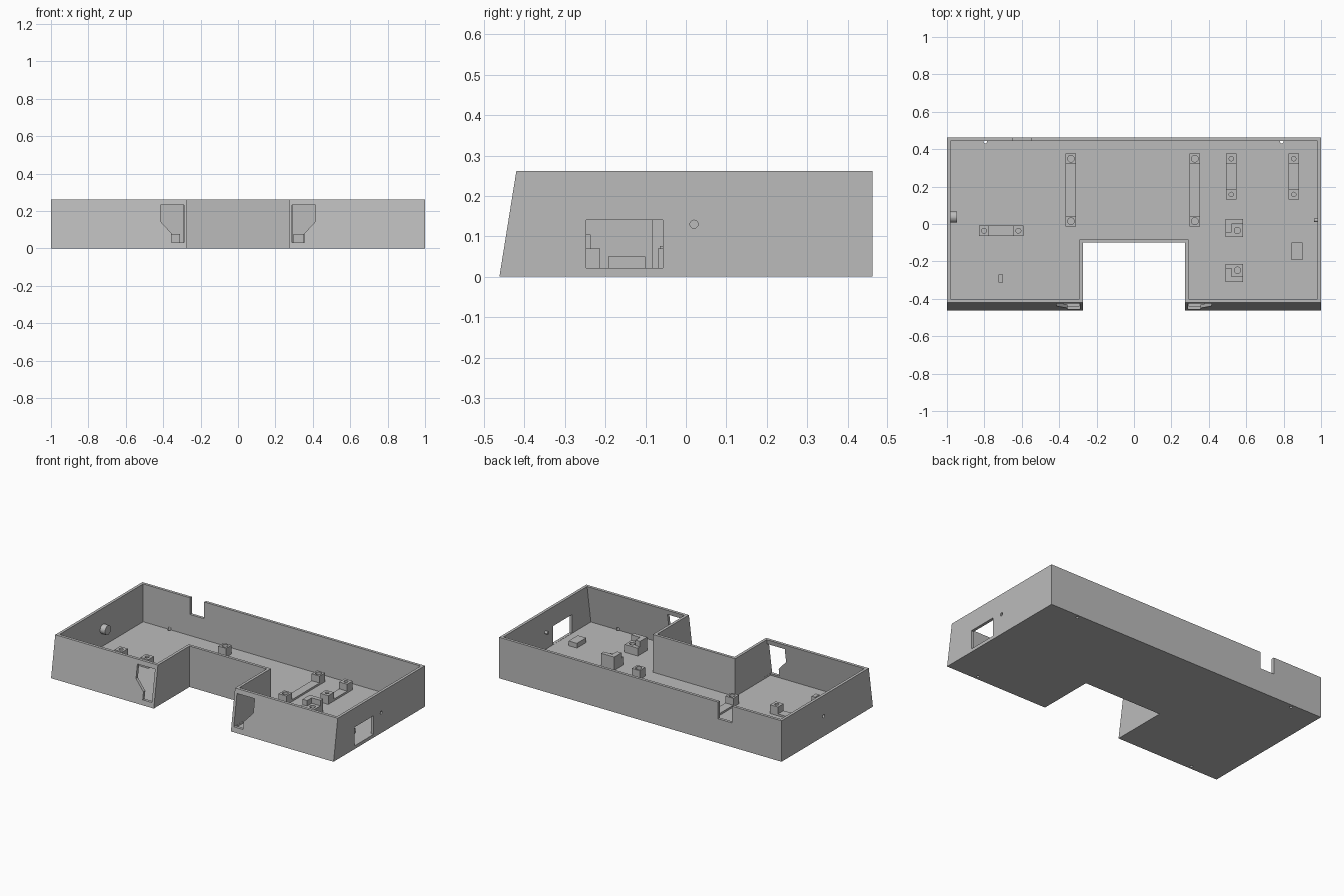
import bpy
import bmesh
from mathutils import Vector

if "Cube" in bpy.data.objects:
    bpy.data.objects.remove(bpy.data.objects["Cube"])

H, FLOOR, WALL = 0.262, 0.02, 0.018      # height, floor and wall thickness

grey = bpy.data.materials.new("plain grey")
grey.use_nodes = True
grey.diffuse_color = (0.5, 0.5, 0.5, 1)
grey.node_tree.nodes["Principled BSDF"].inputs["Base Color"].default_value = (0.5, 0.5, 0.5, 1)


def loft(name, lower, upper):
    """Closed solid between two matching outlines."""
    bm = bmesh.new()
    a = [bm.verts.new(p) for p in lower]
    b = [bm.verts.new(p) for p in upper]
    bm.faces.new(a)
    bm.faces.new(b)
    for i in range(len(a)):
        j = (i + 1) % len(a)
        bm.faces.new((a[i], a[j], b[j], b[i]))
    bmesh.ops.recalc_face_normals(bm, faces=bm.faces)
    mesh = bpy.data.meshes.new(name)
    bm.to_mesh(mesh)
    bm.free()
    mesh.materials.append(grey)
    obj = bpy.data.objects.new(name, mesh)
    bpy.context.collection.objects.link(obj)
    return obj


def box(name, x0, x1, y0, y1, z0, z1):
    ring = [(x0, y0), (x1, y0), (x1, y1), (x0, y1)]
    return loft(name, [(x, y, z0) for x, y in ring], [(x, y, z1) for x, y in ring])


def rod(name, start, end, r, sides=24):
    """Cylinder from start to end."""
    start, end = Vector(start), Vector(end)
    bm = bmesh.new()
    bmesh.ops.create_cone(bm, cap_ends=True, segments=sides, radius1=r, radius2=r,
                          depth=(end - start).length)
    turn = Vector((0, 0, 1)).rotation_difference(end - start)
    bmesh.ops.rotate(bm, verts=bm.verts, matrix=turn.to_matrix())
    bmesh.ops.translate(bm, verts=bm.verts, vec=(start + end) / 2)
    mesh = bpy.data.meshes.new(name)
    bm.to_mesh(mesh)
    bm.free()
    mesh.materials.append(grey)
    obj = bpy.data.objects.new(name, mesh)
    bpy.context.collection.objects.link(obj)
    return obj


def cut(target, cutter, operation='DIFFERENCE'):
    mod = target.modifiers.new("cut", 'BOOLEAN')
    mod.operation, mod.solver, mod.object = operation, 'EXACT', cutter
    bpy.context.view_layer.objects.active = target
    bpy.ops.object.modifier_apply(modifier=mod.name)
    bpy.data.objects.remove(cutter)


def u_outline(z, inset):
    """U-shaped plan at height z; the front edge leans back as it rises."""
    front = -0.462 + 0.042 * z / H + inset * 1.05
    side, back, nx, ny = 1 - inset, 0.462 - inset, 0.273 + inset, -0.1 + inset
    return [(x, y, z) for x, y in (
        (-side, front), (-nx, front), (-nx, ny), (nx, ny),
        (nx, front), (side, front), (side, back), (-side, back))]


# Tray shell with its hollow
tray = loft("tray", u_outline(0, 0), u_outline(H, 0))
cut(tray, loft("hollow", u_outline(FLOOR, WALL), u_outline(H + 0.05, WALL)))

# Front windows, mirrored
window = [(0.29, 0.233), (0.415, 0.233), (0.415, 0.145),
          (0.355, 0.08), (0.355, 0.032), (0.29, 0.032)]
for s in (-1, 1):
    cut(tray, loft("front_window", [(s * x, -0.5, z) for x, z in window],
                   [(s * x, -0.36, z) for x, z in window]))

# Side window, back notch and wall holes
cut(tray, box("side_window", 0.95, 1.05, -0.248, -0.057, FLOOR + 0.001, 0.14))
cut(tray, box("back_notch", -0.65, -0.55, 0.4, 0.5, 0.155, 0.3))
cut(tray, rod("right_hole", (0.99, 0.02, 0.13), (1.02, 0.02, 0.13), 0.01))
rod("wall_pin", (0.962, 0.02, 0.13), (0.985, 0.02, 0.13), 0.009)

# Round lug on the far wall, bored through
lug = rod("wall_lug", (-0.99, 0.038, 0.13), (-0.947, 0.038, 0.13), 0.03, 40)
cut(lug, rod("lug_bore", (-1.05, 0.038, 0.13), (-0.96, 0.038, 0.13), 0.01))
cut(tray, rod("left_hole", (-1.05, 0.038, 0.13), (-0.97, 0.038, 0.13), 0.01))

# Small screw holes in the floor near the corners
for x in (-0.795, 0.79):
    for y in (-0.44, 0.44):
        cut(tray, rod("floor_hole", (x, y, -0.02), (x, y, 0.035), 0.009))


def mount(name, x0, x1, y0, y1, r):
    """Low rail with a bored post at each end."""
    w = min(x1 - x0, y1 - y0)
    box(name + "_rail", x0, x1, y0, y1, FLOOR - 0.005, FLOOR + 0.012)
    for i, (px, py) in enumerate(((x0, y0), (x1 - w, y1 - w))):
        post = box(f"{name}_post_{i + 1}", px, px + w, py, py + w, FLOOR - 0.005, 0.076)
        cx, cy = px + w / 2, py + w / 2
        cut(post, rod("bore", (cx, cy, 0.035), (cx, cy, 0.1), r))


mount("right_long_mount", -0.365, -0.309, -0.013, 0.377, 0.018)
mount("left_long_mount", 0.297, 0.353, -0.013, 0.377, 0.018)
mount("inner_short_mount", 0.492, 0.548, 0.13, 0.377, 0.012)
mount("outer_short_mount", 0.826, 0.882, 0.13, 0.377, 0.012)
mount("cross_mount", -0.83, -0.59, -0.064, -0.008, 0.013)

# Facing corner brackets: bored post with a raised L-shaped wall
for side, s in (("rear", 1), ("front", -1)):
    def y_at(d):
        return -0.141 + s * d
    base = box(side + "_bracket", 0.49, 0.583, *sorted((y_at(0.072), y_at(0.168))),
               FLOOR - 0.005, 0.07)
    cut(base, rod("bore", (0.553, y_at(0.106), 0.035), (0.553, y_at(0.106), 0.1), 0.017))
    plan = [(0.49, 0.095), (0.522, 0.095), (0.522, 0.141),
            (0.583, 0.141), (0.583, 0.168), (0.49, 0.168)]
    loft(side + "_bracket_wall", [(x, y_at(d), 0.065) for x, d in plan],
         [(x, y_at(d), 0.105) for x, d in plan])

# Support block by the side window and a small stop
box("window_block", 0.843, 0.902, -0.193, -0.1, FLOOR - 0.005, 0.05)
box("small_stop", -0.725, -0.7, -0.313, -0.27, FLOOR - 0.005, 0.06)
